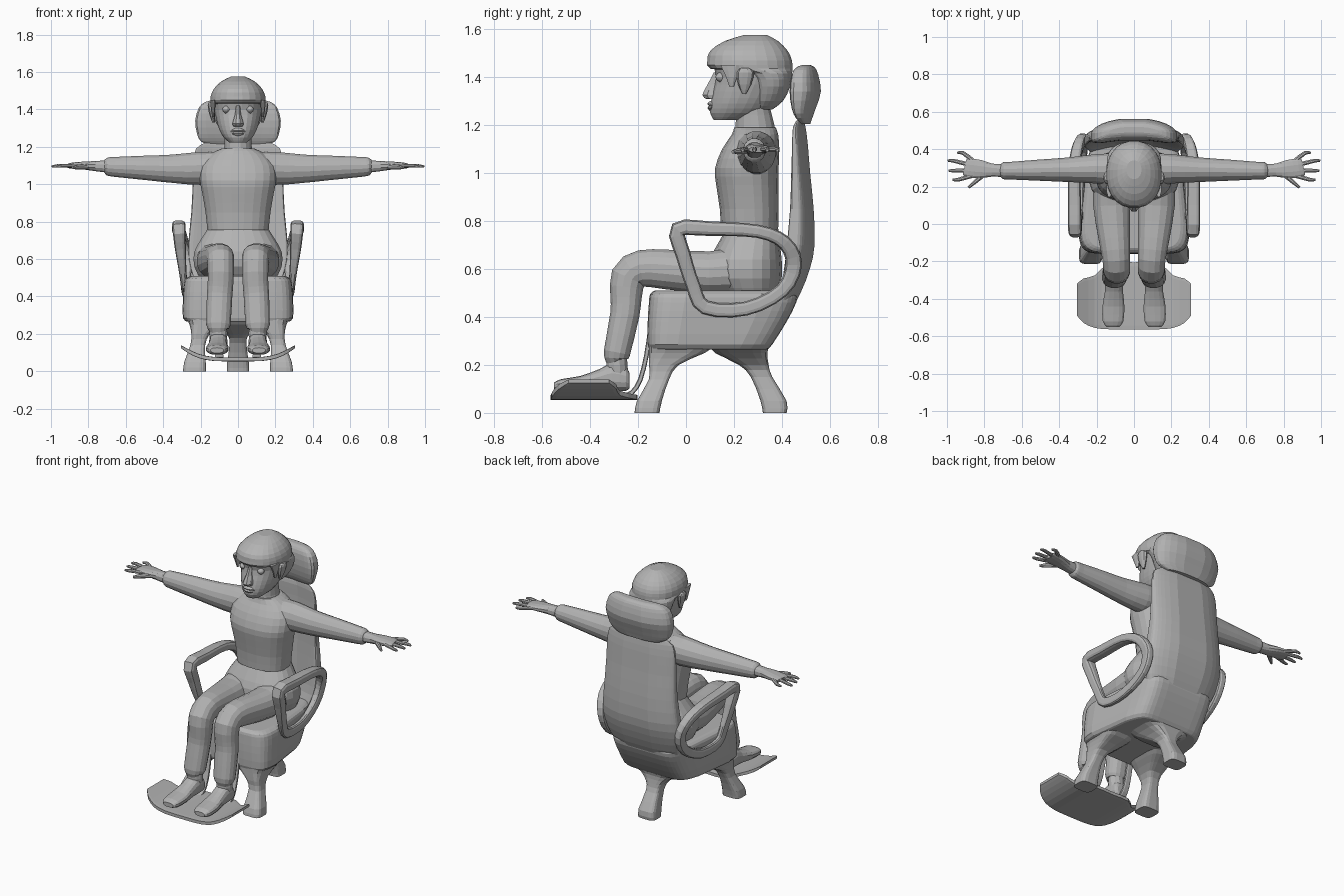
import bpy, bmesh, math
from mathutils import Vector

X, Y, Z = Vector((1, 0, 0)), Vector((0, 1, 0)), Vector((0, 0, 1))
grey = bpy.data.materials.new("plain grey")
grey.diffuse_color = (0.45, 0.45, 0.45, 1)


def smooth_path(pts, sub, closed):
    """Catmull-Rom interpolation of tuples."""
    n, out = len(pts), []
    for i in range(n if closed else n - 1):
        get = (lambda k: pts[k % n]) if closed else (lambda k: pts[max(0, min(n - 1, k))])
        p0, p1, p2, p3 = get(i - 1), get(i), get(i + 1), get(i + 2)
        for k in range(sub):
            t = k / sub
            out.append(tuple(b + 0.5 * t * (c - a + t * (2*a - 5*b + 4*c - d + t * (3*(b - c) + d - a)))
                             for a, b, c, d in zip(p0, p1, p2, p3)))
    if not closed:
        out.append(pts[-1])
    return out


def tube(name, pts, side=X, tangent=None, n=16, p=2.0, sub=2, closed=False, warp=None, mirror=1):
    """Loft superellipse rings along points (x, y, z, half width, half depth)."""
    path = smooth_path(pts, sub, closed)
    bm, rings, m = bmesh.new(), [], len(path)
    for i, (x, y, z, a, b) in enumerate(path):
        if tangent:
            t = tangent
        else:
            j, k = ((i - 1) % m, (i + 1) % m) if closed else (max(i - 1, 0), min(i + 1, m - 1))
            t = (Vector(path[k][:3]) - Vector(path[j][:3])).normalized()
        s = (side - t * side.dot(t)).normalized()
        up = t.cross(s)
        ring = []
        for q in range(n):
            ang = 2 * math.pi * (q + 0.5) / n
            c, d = math.cos(ang), math.sin(ang)
            v = (Vector((x, y, z)) + s * max(a, .003) * math.copysign(abs(c) ** (2 / p), c)
                 + up * max(b, .003) * math.copysign(abs(d) ** (2 / p), d))
            if warp:
                v = warp(v)
            ring.append(bm.verts.new((v.x * mirror, v.y, v.z)))
        rings.append(ring)
    for i in range(m if closed else m - 1):
        r0, r1 = rings[i], rings[(i + 1) % m]
        for q in range(n):
            bm.faces.new((r0[q], r0[(q + 1) % n], r1[(q + 1) % n], r1[q]))
    if not closed:
        bm.faces.new(rings[0])
        bm.faces.new(rings[-1])
    bmesh.ops.recalc_face_normals(bm, faces=bm.faces)
    me = bpy.data.meshes.new(name)
    bm.to_mesh(me)
    bm.free()
    me.materials.append(grey)
    ob = bpy.data.objects.new(name, me)
    bpy.context.collection.objects.link(ob)
    return ob


def stack(name, rows, **kw):
    """Stack level sections (z, front y, back y, half width, centre x)."""
    pts = [((r[4] if len(r) > 4 else 0), (r[1] + r[2]) / 2, r[0], r[3], (r[2] - r[1]) / 2) for r in rows]
    return tube(name, pts, tangent=Z, **kw)


def bend(amount):
    return lambda v: Vector((v.x, v.y - amount * v.x ** 2, v.z))


def taper(v):
    return Vector((v.x * (1 - (0.5 + (0.5 - v.z) * 2) * max(0, v.y - 0.1)), v.y, v.z))


# chair shell
stack("seat", [(.265, -.15, .34, .27), (.285, -.16, .36, .295), (.38, -.16, .42, .295),
               (.46, -.155, .46, .29), (.495, -.15, .46, .28), (.51, -.13, .44, .25)],
      n=32, p=7, warp=taper)
stack("backrest", [(.40, .34, .43, .20), (.5, .42, .485, .24), (.6, .45, .525, .265),
                   (.7, .46, .545, .265), (.85, .47, .54, .25), (1.0, .475, .525, .243),
                   (1.12, .48, .515, .24), (1.19, .48, .505, .225), (1.22, .485, .495, .18)],
      n=32, p=5, warp=bend(.8))
stack("headrest", [(1.205, .49, .52, .15), (1.23, .475, .53, .20), (1.27, .46, .545, .22),
                   (1.34, .45, .567, .23), (1.41, .455, .555, .21), (1.44, .47, .54, .175),
                   (1.45, .49, .52, .13)], n=24, p=3.5, warp=bend(.8))

# rear leg and foot plate
stack("rear_leg", [(0, .32, .42, .06), (.05, .31, .42, .058), (.15, .27, .36, .045), (.2, .22, .345, .06),
                   (.25, .12, .34, .12), (.28, .1, .35, .19)], n=16, p=4)
half = [(.13, -.385, .066, .18, .011), (.21, -.415, .082, .142, .011),
        (.27, -.41, .11, .12, .011), (.305, -.405, .132, .085, .008)]
tube("foot_plate", [(-q[0],) + q[1:] for q in reversed(half)] + [(0, -.385, .064, .182, .011)] + half,
     side=Y, tangent=X, n=8, p=14)

# person: head and trunk
stack("shirt", [(.755, .145, .385, .165), (.85, .14, .387, .175), (.95, .125, .387, .192),
                (1.02, .12, .387, .205), (1.1, .15, .39, .2), (1.16, .19, .385, .15),
                (1.19, .2, .375, .09)], n=24, p=2.4)
stack("neck", [(1.15, .2, .38, .09), (1.2, .205, .37, .075), (1.28, .21, .35, .075)])
stack("pelvis", [(.49, .15, .38, .2), (.56, .1, .4, .235), (.64, .1, .4, .235),
                 (.72, .14, .39, .19), (.77, .17, .385, .158)], n=24, p=2.4)
stack("head", [(1.222, .115, .23, .045), (1.25, .1, .32, .077), (1.29, .102, .36, .1),
               (1.34, .112, .39, .115), (1.4, .125, .42, .127), (1.46, .115, .42, .13),
               (1.52, .16, .38, .1)], n=24, p=2.2)
stack("hair", [(1.265, .28, .36, .06), (1.3, .275, .405, .1), (1.36, .27, .435, .133),
               (1.415, .23, .443, .145), (1.435, .1, .445, .147), (1.47, .088, .443, .147),
               (1.51, .1, .425, .13), (1.55, .16, .385, .09), (1.575, .24, .34, .04)], n=24, p=2.2)
stack("nose", [(1.308, .085, .14, .025), (1.325, .065, .14, .032), (1.37, .088, .15, .018),
               (1.42, .115, .15, .012)], n=8)
stack("lips", [(1.258, .1, .13, .02), (1.272, .089, .13, .037), (1.28, .096, .13, .042),
               (1.288, .088, .13, .037), (1.3, .1, .13, .02)], n=10)

# paired parts
fingers = [(.945, .38), (.995, .338), (.99, .285), (.97, .237)]
for side, m in (("right", 1), ("left", -1)):
    stack(side + "_front_leg", [(0, -.215, -.11, .062, .232), (.05, -.205, -.1, .058, .23),
                                (.14, -.155, -.07, .04, .215), (.2, -.155, -.03, .05, .2),
                                (.25, -.155, .08, .085, .175), (.28, -.155, .12, .11, .165)],
          n=16, p=4, mirror=m)
    tube(side + "_foot_plate_bar", [(.1, -.27, .066, .025, .01), (.1, -.225, .085, .022, .01),
                                    (.1, -.19, .14, .02, .01), (.1, -.165, .24, .02, .01),
                                    (.1, -.15, .34, .02, .01)], n=8, p=4, mirror=m)
    tube(side + "_armrest", [(.316, -.033, .765, .036, .034), (.318, .1, .768, .036, .031),
                             (.318, .3, .757, .033, .028), (.3, .41, .71, .03, .03),
                             (.275, .45, .62, .025, .035), (.27, .4, .51, .022, .03),
                             (.28, .25, .435, .018, .03), (.285, .08, .44, .018, .03),
                             (.295, .03, .53, .02, .03), (.308, -.012, .66, .03, .032)],
         n=12, p=3.2, sub=3, closed=True, mirror=m)
    tube(side + "_sleeve", [(.1, .29, 1.095, .09, .08), (.2, .295, 1.085, .08, .09),
                            (.35, .29, 1.083, .067, .077), (.5, .288, 1.088, .058, .066),
                            (.66, .285, 1.093, .048, .054), (.7, .285, 1.095, .046, .048),
                            (.715, .285, 1.095, .03, .033)], side=Y, n=16, mirror=m)
    tube(side + "_hand", [(.69, .285, 1.095, .035, .035), (.76, .288, 1.097, .036, .028),
                          (.82, .293, 1.1, .05, .022), (.88, .3, 1.1, .052, .017),
                          (.905, .305, 1.098, .045, .012)], side=Y, n=12, p=2.4, mirror=m)
    for i, (fx, fy) in enumerate(fingers):
        tube(f"{side}_finger_{i + 1}", [(.86, .338 - i * .026, 1.1, .013, .011),
                                        (fx - .03, fy, 1.098, .011, .01), (fx, fy, 1.094, .006, .006)],
             side=Y, n=8, mirror=m)
    tube(side + "_thumb", [(.79, .275, 1.095, .016, .014), (.85, .225, 1.092, .014, .012),
                           (.885, .195, 1.088, .007, .007)], side=Z, n=8, mirror=m)
    tube(side + "_trouser_leg", [(.12, .25, .6, .1, .1), (.12, .1, .585, .1, .09),
                                 (.105, -.08, .598, .085, .084), (.095, -.185, .602, .075, .078),
                                 (.092, -.24, .565, .072, .076), (.093, -.25, .48, .07, .066),
                                 (.098, -.255, .41, .069, .062), (.105, -.288, .25, .066, .056),
                                 (.105, -.29, .225, .05, .046)], n=16, p=2.2, mirror=m)
    tube(side + "_ankle", [(.105, -.29, .25, .045, .042), (.105, -.288, .2, .05, .046),
                           (.105, -.285, .15, .045, .045)], n=12, mirror=m)
    tube(side + "_shoe", [(.105, -.235, .135, .03, .03), (.105, -.25, .14, .045, .048),
                          (.105, -.31, .148, .05, .058), (.107, -.36, .137, .049, .046),
                          (.11, -.44, .122, .06, .032), (.112, -.52, .115, .056, .026),
                          (.112, -.55, .112, .035, .014)], tangent=Y, n=14, p=2.5, mirror=m)
    stack(side + "_ear", [(1.33, .235, .25, .008, .13), (1.37, .217, .272, .015, .138),
                          (1.42, .212, .284, .018, .145), (1.437, .23, .262, .01, .147)], n=10, mirror=m)
    stack(side + "_eye", [(1.379, .14, .15, .006, .063), (1.388, .128, .162, .016, .063),
                          (1.4, .122, .166, .021, .063), (1.412, .128, .162, .016, .063),
                          (1.421, .14, .15, .006, .063)], n=12, mirror=m)
    # strand of hair in front of the ear
    stack(side + "_side_hair", [(1.36, .18, .2, .006, .132), (1.4, .165, .215, .012, .134),
                                (1.45, .14, .24, .016, .132)], n=8, mirror=m)
